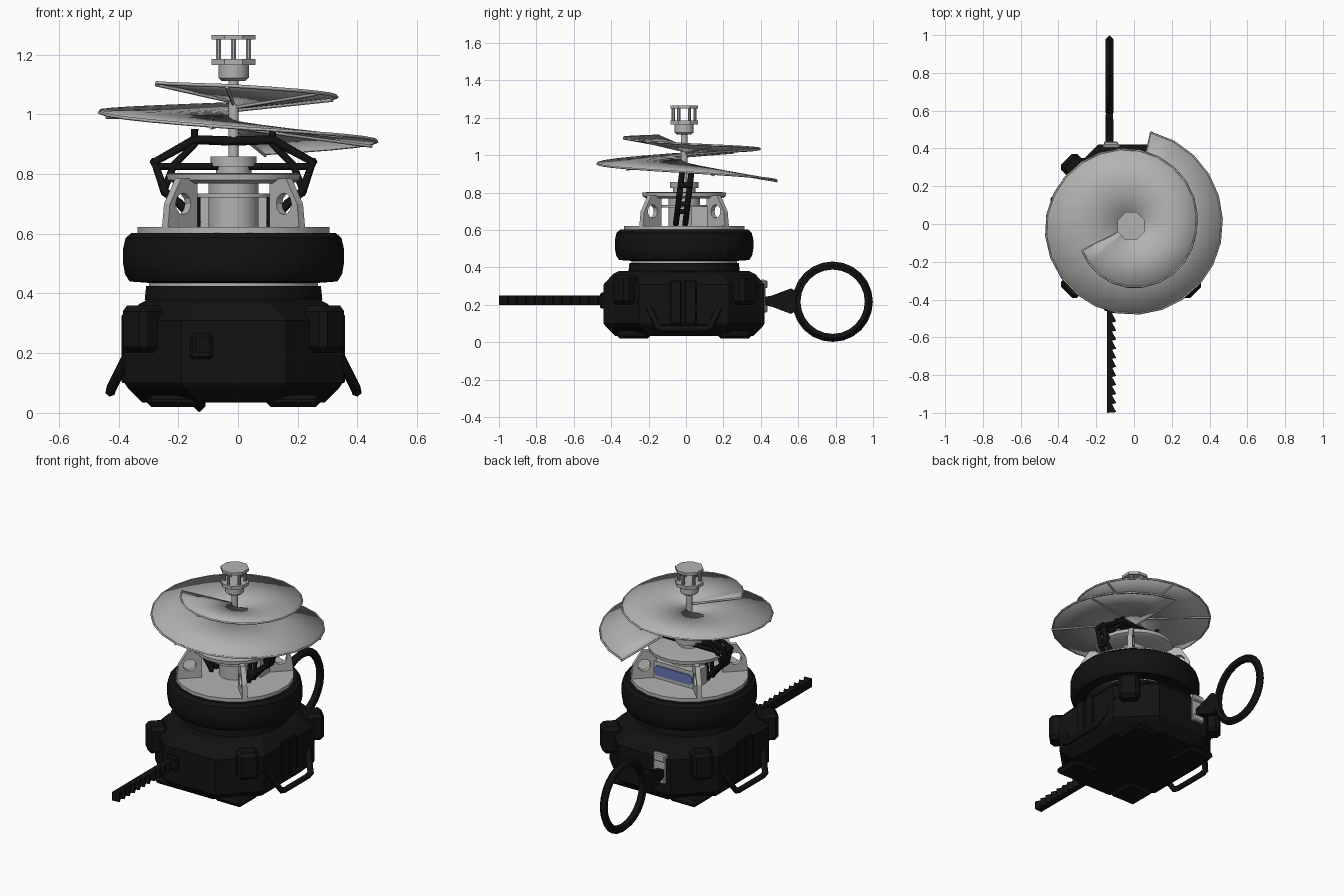
import bpy, bmesh, math
from mathutils import Vector

if "Cube" in bpy.data.objects:
    bpy.data.objects.remove(bpy.data.objects["Cube"], do_unlink=True)

CX, CY = -0.015, -0.01   # main axis
TAU = math.tau


def material(name, rgb):
    m = bpy.data.materials.new(name)
    m.use_nodes = True
    m.diffuse_color = (*rgb, 1)
    m.node_tree.nodes["Principled BSDF"].inputs["Base Color"].default_value = (*rgb, 1)
    return m


BLACK = material("black rubber", (0.006, 0.006, 0.006))
GRAY = material("light gray metal", (0.45, 0.45, 0.44))
BLUE = material("blue display", (0.13, 0.18, 0.45))


def finish(name, bm, mat, smooth=0):
    bmesh.ops.recalc_face_normals(bm, faces=bm.faces)
    me = bpy.data.meshes.new(name)
    bm.to_mesh(me)
    bm.free()
    me.materials.append(mat)
    ob = bpy.data.objects.new(name, me)
    bpy.context.collection.objects.link(ob)
    if smooth:
        bpy.ops.object.select_all(action='DESELECT')
        ob.select_set(True)
        bpy.context.view_layer.objects.active = ob
        bpy.ops.object.shade_smooth_by_angle(angle=math.radians(smooth))
    return ob


def loft(name, rings, mat, smooth=0, caps=True, closed=False):
    """Skin a list of equal-length point loops."""
    bm = bmesh.new()
    rows = [[bm.verts.new(p) for p in r] for r in rings]
    n = len(rows[0])
    pairs = list(zip(rows, rows[1:])) + ([(rows[-1], rows[0])] if closed else [])
    for a, b in pairs:
        for i in range(n):
            j = (i + 1) % n
            bm.faces.new((a[i], a[j], b[j], b[i]))
    if caps and not closed:
        bm.faces.new(rows[0])
        bm.faces.new(rows[-1])
    return finish(name, bm, mat, smooth)


def lathe(name, profile, mat, sides=24, at=(CX, CY), smooth=32):
    """Turn (radius, z) points around a vertical axis."""
    rings = [[(at[0] + r * math.cos(TAU * (i + .5) / sides),
               at[1] + r * math.sin(TAU * (i + .5) / sides), z)
              for i in range(sides)] for r, z in profile]
    return loft(name, rings, mat, smooth)


def disc(name, r, z0, z1, mat, sides=24, at=(CX, CY), smooth=32):
    return lathe(name, [(r, z0), (r, z1)], mat, sides, at, smooth)


def box(name, lo, hi, mat, bevel=0):
    rect = [(lo[0], lo[1]), (hi[0], lo[1]), (hi[0], hi[1]), (lo[0], hi[1])]
    ob = loft(name, [[(x, y, z) for x, y in rect] for z in (lo[2], hi[2])], mat)
    if bevel:
        mod = ob.modifiers.new("bevel", 'BEVEL')
        mod.width, mod.segments = bevel, 1
    return ob


def tube(name, pts, r, mat, sides=8, cyclic=False):
    cu = bpy.data.curves.new(name, 'CURVE')
    cu.dimensions = '3D'
    cu.bevel_depth = r
    cu.bevel_resolution = max(0, sides // 4 - 1)
    cu.use_fill_caps = True
    sp = cu.splines.new('POLY')
    sp.points.add(len(pts) - 1)
    for p, co in zip(sp.points, pts):
        p.co = (*co, 1)
    sp.use_cyclic_u = cyclic
    cu.materials.append(mat)
    ob = bpy.data.objects.new(name, cu)
    bpy.context.collection.objects.link(ob)
    return ob


# Lower housing: chamfered octagon
def octagon(s, z, hx=0.365, hy=0.43, c=0.19):
    out = []
    for sx, sy in ((1, 1), (-1, 1), (-1, -1), (1, -1)):
        pair = [(hx, hy - c), (hx - c, hy)]
        if sx * sy < 0:
            pair.reverse()
        out += [(CX + sx * (x - s), CY + sy * (y - s), z) for x, y in pair]
    return out


loft("housing", [octagon(s, z) for s, z in
     ((.06, .035), (.01, .085), (0, .1), (0, .31), (.05, .365), (.08, .38))], BLACK)
for sx in (-1, 1):
    for sy in (-1, 1):
        x, y = CX + sx * .2, CY + sy * .27
        box("foot", (x - .09, y - .09, .02), (x + .09, y + .09, .06), BLACK, .015)
        # corner lugs
        a = Vector((sx * .3, sy * .31, 0))
        ob = box("corner_lug", (-.05, -.06, .2), (.06, .06, .36), BLACK, .02)
        ob.location = (CX + a.x, CY + a.y, 0)
        ob.rotation_euler.z = math.atan2(sy, sx)
    for y in (-.045, .035):
        x = CX + sx * .365
        box("side_rib", (x - .01, CY + y - .03, .1), (x + .008, CY + y + .03, .33), BLACK, .004)

# Neck, seal ring, tyre and deck
lathe("neck", [(.28, .35), (.3, .38), (.295, .425)], BLACK)
disc("seal_ring", .285, .42, .437, GRAY)
lathe("tyre", [(.28, .435), (.35, .44), (.366, .465), (.372, .5), (.372, .55),
               (.364, .585), (.345, .602), (.3, .602)], BLACK, 28)
disc("deck", .326, .595, .622, GRAY, 20)

# Central drum and rotor base
disc("drum", .085, .62, .78, GRAY)
disc("drum_core", .06, .79, .83, GRAY)
disc("drum_collar", .13, .722, .735, GRAY)
lathe("top_dish", [(.2, .768), (.224, .78), (.226, .8), (.2, .803)], GRAY)
disc("bearing", .078, .825, .858, GRAY, 16)
disc("shaft", .018, .8, 1.13, GRAY, 12)

# Diagonal brackets, each a trapezoid plate with a round hole
for k in range(4):
    ang = TAU * (k + .5) / 4
    bm = bmesh.new()
    outer = [(.185, .62), (.325, .62), (.315, .7), (.262, .785), (.185, .785)]
    hole = [(.252 + .036 * math.cos(TAU * i / 12), .7 + .036 * math.sin(TAU * i / 12))
            for i in range(12)]
    edges = []
    for lp in (outer, hole):
        vs = [bm.verts.new((r, -.014, z)) for r, z in lp]
        edges += [bm.edges.new((vs[i], vs[i - 1])) for i in range(len(vs))]
    bmesh.ops.triangle_fill(bm, use_beauty=True, edges=edges)
    ext = bmesh.ops.extrude_face_region(bm, geom=bm.faces[:])
    bmesh.ops.translate(bm, vec=(0, .028, 0),
                        verts=[g for g in ext["geom"] if isinstance(g, bmesh.types.BMVert)])
    ob = finish("bracket", bm, GRAY)
    ob.location = (CX, CY, 0)
    ob.rotation_euler.z = ang

# Rear display box with rounded display plate
box("display_box", (CX - .145, CY + .04, .62), (CX + .145, CY + .15, .725), GRAY)
plate = []
for i in range(16):
    a = TAU * (i + .5) / 16
    plate.append((CX + math.copysign(.1, math.cos(a)) + .03 * math.cos(a),
                  .672 + .03 * math.sin(a)))
loft("display", [[(x, y, z) for x, z in plate] for y in (CY + .149, CY + .156)], BLUE)

# Black truss arch over the base
for side, y in ((-1, -.03), (1, .02)):
    for sx in (-1, 1):
        P = lambda x, z: (CX + sx * x, CY + y + (z - .75) * .12, z)
        tube("arch_leg", [P(.12, .63), P(.18, .7), P(.23, .74), P(.265, .84),
                          P(.13, .915), P(0, .91)], .016, BLACK)
        tube("arch_post", [P(.125, .62), P(.125, .73)], .014, BLACK)
        tube("arch_tie", [P(.255, .825), P(0, .825)], .013, BLACK)
        tube("arch_brace", [P(.13, .95), P(.13, .9), P(.2, .83), P(.235, .74)], .012, BLACK)
for sx in (-1, 1):
    for x, z in ((.23, .74), (.265, .84), (.13, .92), (.18, .7)):
        y = CY + (z - .75) * .12
        tube("arch_rung", [(CX + sx * x, y - .035, z), (CX + sx * x, y + .03, z)], .016, BLACK)

# Spiral air screw
keys = [(207, .29, 1.105), (270, .325, 1.095), (360, .345, 1.06), (450, .405, 1.035),
        (540, .452, 1.01), (630, .465, .955), (720, .48, .91), (798, .505, .868)]


def spiral(t):
    deg = 207 + 591 * t
    for (a, r0, z0), (b, r1, z1) in zip(keys, keys[1:]):
        if deg <= b + 1e-6:
            f = (deg - a) / (b - a)
            return math.radians(deg), r0 + f * (r1 - r0), z0 + f * (z1 - z0)


def screw_point(t, f):
    a, r, z = spiral(t)
    rad = .015 + f * (r - .015)
    hub = 1.05 - .1 * t
    return (CX + rad * math.cos(a), CY + rad * math.sin(a), hub + f * (z - hub))


N = 40
bm = bmesh.new()
rows = [[bm.verts.new(screw_point(i / N, f)) for f in (0, .5, 1)] for i in range(N + 1)]
for a, b in zip(rows, rows[1:]):
    for j in range(2):
        bm.faces.new((a[j], a[j + 1], b[j + 1], b[j]))
screw = finish("screw_sail", bm, GRAY, 40)
sol = screw.modifiers.new("thickness", 'SOLIDIFY')
sol.thickness, sol.offset = .006, 0
tube("sail_rim", [screw_point(i / N, 1) for i in range(N + 1)], .006, GRAY, 4)
for i in range(11):
    lower = [Vector(screw_point(i / 10, f)) - Vector((0, 0, .006)) for f in (0, 1.01)]
    tube("sail_rib", lower, .006, GRAY, 4)

# Lantern head on the shaft
lathe("head_cup", [(.04, 1.112), (.052, 1.122), (.052, 1.168)], GRAY, 16)
disc("head_lower_plate", .079, 1.165, 1.185, GRAY, 8)
disc("head_upper_plate", .079, 1.25, 1.266, GRAY, 8)
for i in range(6):
    a = TAU * (i + .5) / 6
    disc("head_post", .009, 1.18, 1.255, GRAY, 8,
         (CX + .058 * math.cos(a), CY + .058 * math.sin(a)))

# Side handles with pivots
for sx in (-1, 1):
    path = [(.33, -.22, .24), (.345, -.2, .21), (.41, -.14, .08), (.412, -.11, .072),
            (.412, .11, .072), (.41, .14, .08), (.345, .2, .21), (.33, .22, .24)]
    tube("side_handle", [(CX + sx * x, CY + y, z) for x, y, z in path], .018, BLACK)
    for y in (-.22, .22):
        tube("handle_pivot", [(CX + sx * .34, CY + y - .03, .222),
                              (CX + sx * .34, CY + y + .03, .222)], .022, BLACK, 12)

# Front saw blade
BX = -.13
box("blade_mount", (BX - .03, -.46, .18), (BX + .045, -.4, .265), BLACK, .008)
outline = [(BX - .014, -.42), (BX - .014, -1)]
for i in range(12):
    y = -1 + i * .048
    outline += [(BX + .036, y + .004), (BX + .014, y + .046)]
loft("saw_blade", [[(x, y, z) for x, y in outline] for z in (.2, .25)], BLACK)

# Rear ring with a pointed section, its link and clasp
section = [(.172, -.016), (.195, -.021), (.215, 0), (.195, .021), (.172, .016)]
rings = []
for i in range(24):
    a = TAU * i / 24
    rings.append([(BX + d, .784 + r * math.cos(a), .217 + r * math.sin(a)) for r, d in section])
loft("rear_ring", rings, BLACK, closed=True)
link = [(.4, .02, .02), (.46, .022, .03), (.56, .02, .068), (.575, .02, .06), (.61, .016, .035)]
loft("ring_link", [[(BX + sx * w, y, .22 + sz * h) for sx, sz in
                    ((-1, -1), (1, -1), (1, 1), (-1, 1))] for y, w, h in link], BLACK)
box("clasp_plate", (BX - .035, .4, .155), (BX + .055, .425, .335), GRAY, .008)
for z in (.16, .29):
    box("clasp_jaw", (BX - .03, .41, z), (BX + .045, .437, z + .04), GRAY, .006)
